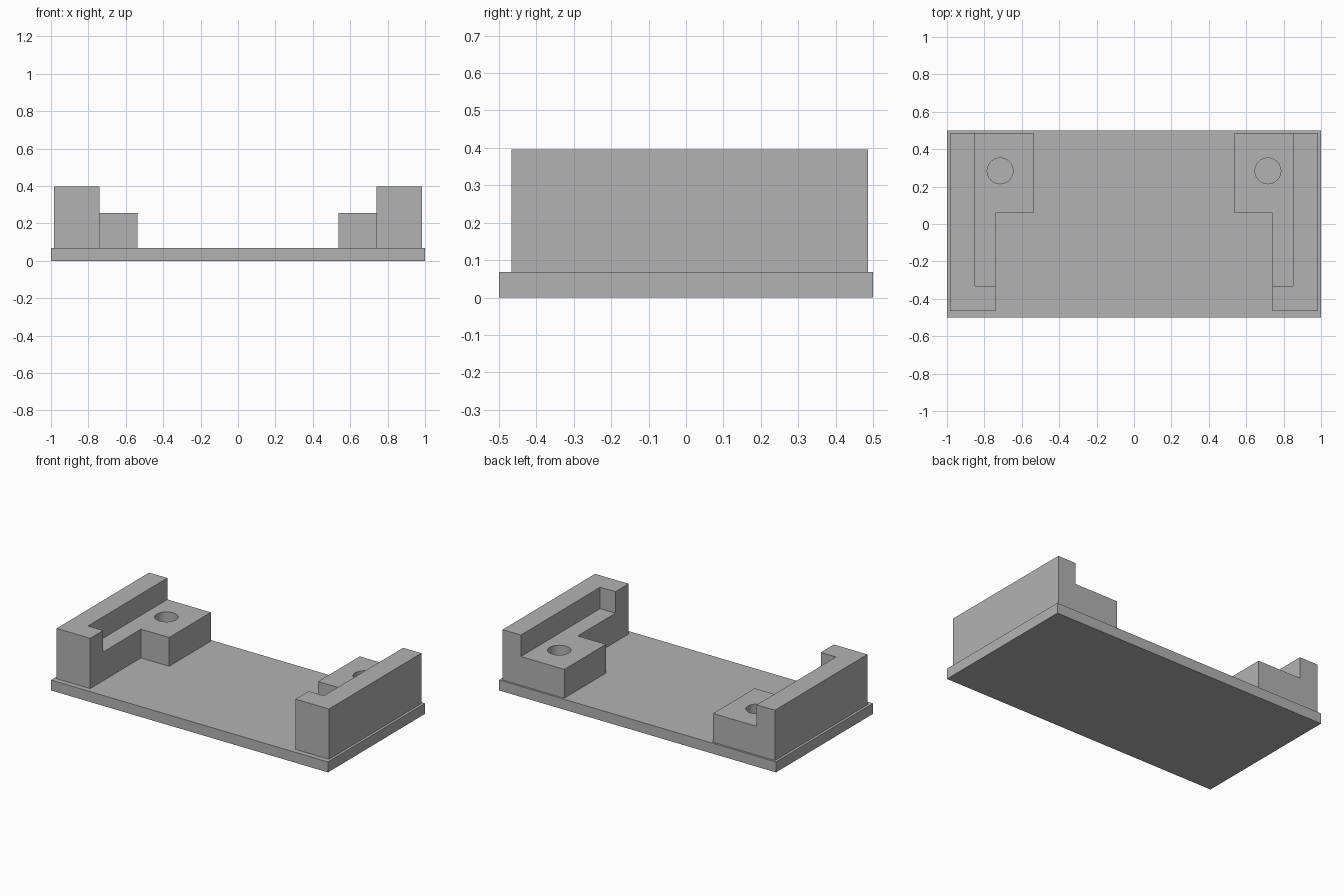
import bpy
import bmesh
from mathutils import Matrix

old = bpy.data.objects.get("Cube")
if old:
    bpy.data.objects.remove(old, do_unlink=True)

PLATE_TOP, LEDGE_TOP, WALL_TOP = 0.068, 0.256, 0.396

grey = bpy.data.materials.new("plain grey")
grey.use_nodes = True
grey.diffuse_color = (0.45, 0.45, 0.45, 1)
grey.node_tree.nodes["Principled BSDF"].inputs["Base Color"].default_value = grey.diffuse_color


def make_object(name, bm):
    bmesh.ops.recalc_face_normals(bm, faces=bm.faces)
    mesh = bpy.data.meshes.new(name)
    bm.to_mesh(mesh)
    bm.free()
    mesh.materials.append(grey)
    obj = bpy.data.objects.new(name, mesh)
    bpy.context.collection.objects.link(obj)
    return obj


def prism(name, outline, bottom, top):
    """Extrude a flat outline straight up."""
    bm = bmesh.new()
    face = bm.faces.new([bm.verts.new((x, y, bottom)) for x, y in outline])
    new = bmesh.ops.extrude_face_region(bm, geom=[face])["geom"]
    bmesh.ops.translate(bm, vec=(0, 0, top - bottom),
                        verts=[v for v in new if isinstance(v, bmesh.types.BMVert)])
    return make_object(name, bm)


def rectangle(x0, x1, y0, y1):
    return [(x0, y0), (x1, y0), (x1, y1), (x0, y1)]


def cut(target, cutter):
    mod = target.modifiers.new("cut", 'BOOLEAN')
    mod.operation = 'DIFFERENCE'
    mod.solver = 'EXACT'
    mod.object = cutter
    bpy.context.view_layer.objects.active = target
    bpy.ops.object.modifier_apply(modifier=mod.name)
    bpy.data.objects.remove(cutter, do_unlink=True)


# Base plate
prism("base_plate", rectangle(-1, 1, -0.5, 0.5), 0, PLATE_TOP)

# L-shaped end brackets, one at each end
for side, s in (("left", 1), ("right", -1)):
    outline = [(0.983, -0.466), (0.983, 0.487), (0.537, 0.487),
               (0.537, 0.058), (0.741, 0.058), (0.741, -0.466)]
    bracket = prism(side + "_bracket", [(s * x, y) for x, y in outline],
                    PLATE_TOP, WALL_TOP)

    # Lowered ledge behind the front stop
    ledge = rectangle(0.4, 0.851, -0.331, 0.6)
    cut(bracket, prism("ledge_cutter", [(s * x, y) for x, y in ledge], LEDGE_TOP, 0.6))

    # Screw hole through the ledge pad
    bm = bmesh.new()
    bmesh.ops.create_cone(bm, cap_ends=True, segments=48, radius1=0.069, radius2=0.069,
                          depth=0.6, matrix=Matrix.Translation((s * 0.716, 0.284, 0.2)))
    cut(bracket, make_object("hole_cutter", bm))

    bpy.ops.object.select_all(action='DESELECT')
    bracket.select_set(True)
    bpy.context.view_layer.objects.active = bracket
    bpy.ops.object.shade_smooth_by_angle()
